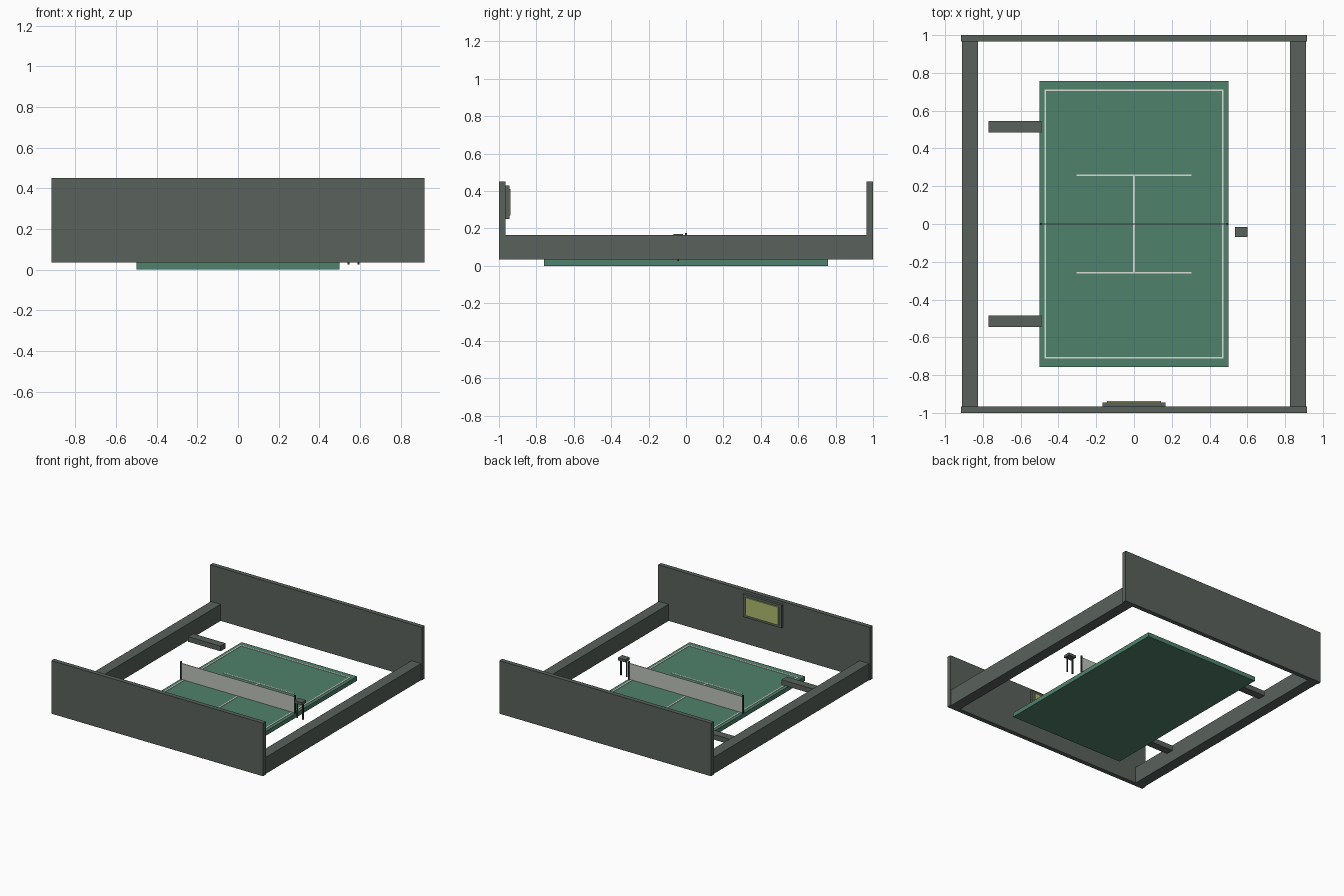
import bpy

cube = bpy.data.objects.get("Cube")
if cube:
    bpy.data.objects.remove(cube, do_unlink=True)


def material(name, rgb):
    mat = bpy.data.materials.new(name)
    mat.use_nodes = True
    mat.diffuse_color = (*rgb, 1)
    mat.node_tree.nodes["Principled BSDF"].inputs["Base Color"].default_value = (*rgb, 1)
    return mat


concrete = material("grey green concrete", (0.10, 0.12, 0.105))
turf = material("court green", (0.08, 0.22, 0.15))
chalk = material("chalk white", (0.72, 0.73, 0.68))
mesh_grey = material("net pale grey", (0.52, 0.54, 0.50))
metal = material("dark metal", (0.035, 0.042, 0.04))
lamp = material("display yellow green", (0.43, 0.50, 0.16))


def box(name, mat, x, y, z):
    """Box spanning the (low, high) range on each axis."""
    spans = (x, y, z)
    bpy.ops.mesh.primitive_cube_add(size=1, location=[sum(s) / 2 for s in spans])
    obj = bpy.context.object
    obj.name = name
    obj.scale = [s[1] - s[0] for s in spans]
    bpy.ops.object.transform_apply(location=False, rotation=False, scale=True)
    obj.data.materials.append(mat)
    return obj


def around(centre, width):
    return (centre - width / 2, centre + width / 2)


# Surrounding walls: tall ends, low sides
for name, s in (("front", -1), ("back", 1)):
    box(name + "_wall", concrete, (-0.917, 0.917), around(s * 0.9825, 0.035), (0.035, 0.45))
for name, s in (("right", -1), ("left", 1)):
    box(name + "_wall", concrete, around(s * 0.868, 0.084), (-0.965, 0.965), (0.035, 0.165))

# Court slab
TOP = 0.034
box("court", turf, (-0.5, 0.5), (-0.758, 0.758), (0, TOP))

# Painted lines
W = 0.01
paint = (TOP - 0.001, TOP + 0.003)
for name, s in (("right", -1), ("left", 1)):
    box(name + "_sideline", chalk, around(s * 0.47, W), (-0.713, 0.713), paint)
for name, s in (("front", -1), ("back", 1)):
    box(name + "_baseline", chalk, (-0.465, 0.465), around(s * 0.708, W), paint)
    box(name + "_service_line", chalk, (-0.305, 0.305), around(s * 0.258, W), paint)
box("centre_line", chalk, around(0, W), (-0.253, 0.253), paint)

# Net and its posts
box("net", mesh_grey, (-0.49, 0.49), around(0, 0.005), (TOP + 0.003, 0.163))
for name, s in (("right", -1), ("left", 1)):
    box(name + "_net_post", metal, around(s * 0.494, 0.01), around(0, 0.01), (TOP, 0.175))

# Benches beside the court
for name, s in (("front", -1), ("back", 1)):
    box(name + "_bench", concrete, (-0.77, -0.49), around(s * 0.515, 0.062), (0.07, 0.11))

# Umpire stand: seat on two legs
box("umpire_seat", concrete, (0.535, 0.6), (-0.068, -0.015), (0.15, 0.17))
for name, x in (("right", 0.543), ("left", 0.592)):
    box(name + "_umpire_leg", metal, around(x, 0.009), around(-0.042, 0.009), (0.026, 0.151))

# Scoreboard on the inside of the front wall
box("scoreboard_frame", concrete, (-0.166, 0.166), (-0.966, -0.945), (0.25, 0.43))
box("scoreboard_display", lamp, (-0.142, 0.142), (-0.946, -0.937), (0.27, 0.41))
